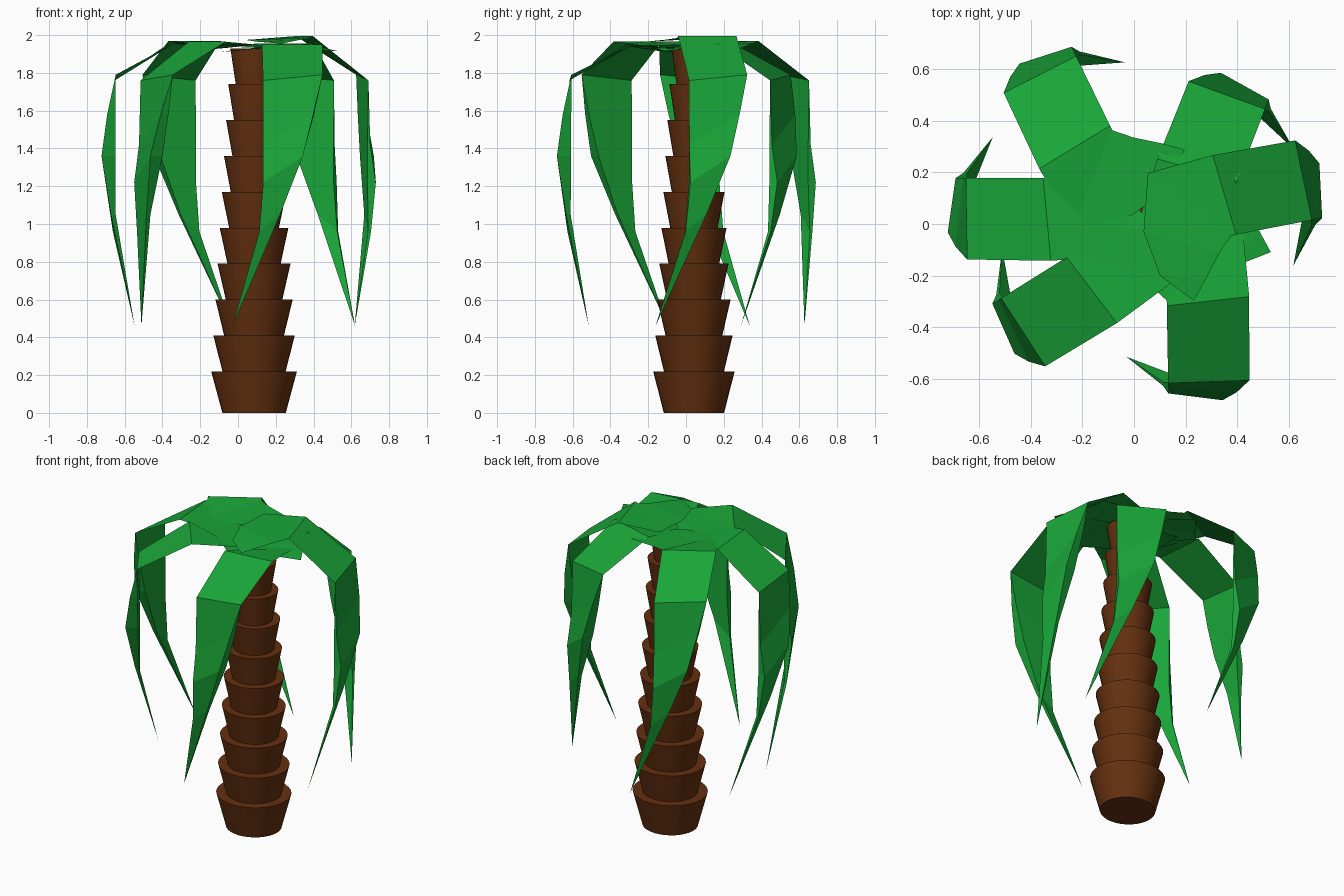
import bpy, math

if "Cube" in bpy.data.objects:
    bpy.data.objects.remove(bpy.data.objects["Cube"])


def material(name, color):
    m = bpy.data.materials.new(name)
    m.diffuse_color = (*color, 1)
    m.use_nodes = True
    m.node_tree.nodes["Principled BSDF"].inputs["Base Color"].default_value = m.diffuse_color
    return m


def mesh_object(name, verts, faces, mat):
    me = bpy.data.meshes.new(name)
    me.from_pydata(verts, [], faces)
    me.materials.append(mat)
    ob = bpy.data.objects.new(name, me)
    bpy.context.collection.objects.link(ob)
    return ob


bark = material("bark", (0.13, 0.03, 0.005))
green = material("leaf_green", (0.01, 0.38, 0.04))

# Trunk: ten flared rings stacked and shrinking upward
for i in range(10):
    top = 0.22 + 0.19 * i
    r = 0.227 - 0.0113 * i
    bpy.ops.mesh.primitive_cone_add(vertices=32, radius1=r * 0.74, radius2=r, depth=0.22,
                                    location=(0.085, 0.042, top - 0.11))
    ring = bpy.context.object
    ring.name = f"trunk_ring_{i + 1}"
    ring.scale.y = 0.95
    ring.data.materials.append(bark)
    bpy.ops.object.shade_smooth_by_angle(angle=math.radians(30))

# Leaf: (out, side, z) pairs along the left and right edges
base_tip = (0.14, 0.40, 1.91)
tip = (0.545, 0.34, 0.46)
flat_part = [
    ((0.03, 0.28, 1.92), (0.20, 0.33, 1.92)),
    ((0.00, 0.10, 1.93), (0.27, 0.24, 1.93)),
    ((0.06, -0.12, 1.93), (0.33, 0.18, 1.94)),
    ((0.32, -0.14, 1.95), (0.35, 0.18, 1.95)),
    ((0.645, -0.135, 1.79), (0.65, 0.18, 1.76)),
]
# Drooping part: a bulging outer skin and a straight inner skin, closed along both sides
outer_drop = [
    ((0.69, -0.085, 1.58), (0.66, 0.18, 1.42)),
    ((0.72, -0.03, 1.36), (0.69, 0.18, 1.22)),
    ((0.67, 0.09, 1.05), (0.66, 0.20, 0.96)),
]
inner_drop = [
    ((0.645, -0.09, 1.58), (0.645, 0.18, 1.42)),
    ((0.645, -0.03, 1.36), (0.645, 0.18, 1.22)),
    ((0.645, 0.09, 1.05), (0.645, 0.20, 0.96)),
]


# angle = outward direction; (mx, my) = middle of the outer bend; lift raises the flat part
def leaf(name, angle, mx, my, lift):
    c, s = math.cos(math.radians(angle)), math.sin(math.radians(angle))
    verts, faces = [], []

    def place(p):
        u, v = p[0] - 0.6475, p[1] - 0.0225
        z = p[2] + (lift if p[2] > 1.9 else 0)
        verts.append((mx + u * c + v * s, my + u * s - v * c, z))
        return len(verts) - 1

    def strip(rows):
        for (a, b), (d, e) in zip(rows, rows[1:]):
            faces.append((a, b, e, d))

    start, end = place(base_tip), place(tip)
    flat, outer, inner = ([(place(a), place(b)) for a, b in part]
                          for part in (flat_part, outer_drop, inner_drop))
    faces.append((start, flat[0][1], flat[0][0]))
    strip(flat + outer)
    strip([flat[-1]] + inner)
    for a, b in (outer[-1], inner[-1]):
        faces.append((a, b, end))
    # side walls
    for k in (0, 1):
        wall = [(o[k], i[k]) for o, i in zip(outer, inner)]
        faces.append((flat[-1][k], *wall[0]))
        strip(wall)
        faces.append((*wall[-1], end))
    mesh_object(name, verts, faces, green)


leaf("leaf_right", 11, 0.658, 0.17, 0.045)
leaf("leaf_back_right", 69, 0.36, 0.50, 0.005)
leaf("leaf_back_left", 116, -0.365, 0.58, 0.02)
leaf("leaf_left", 180, -0.65, 0.02, 0.015)
leaf("leaf_front_left", 212, -0.43, -0.42, 0.015)
leaf("leaf_front", 271, 0.29, -0.612, 0.0)
